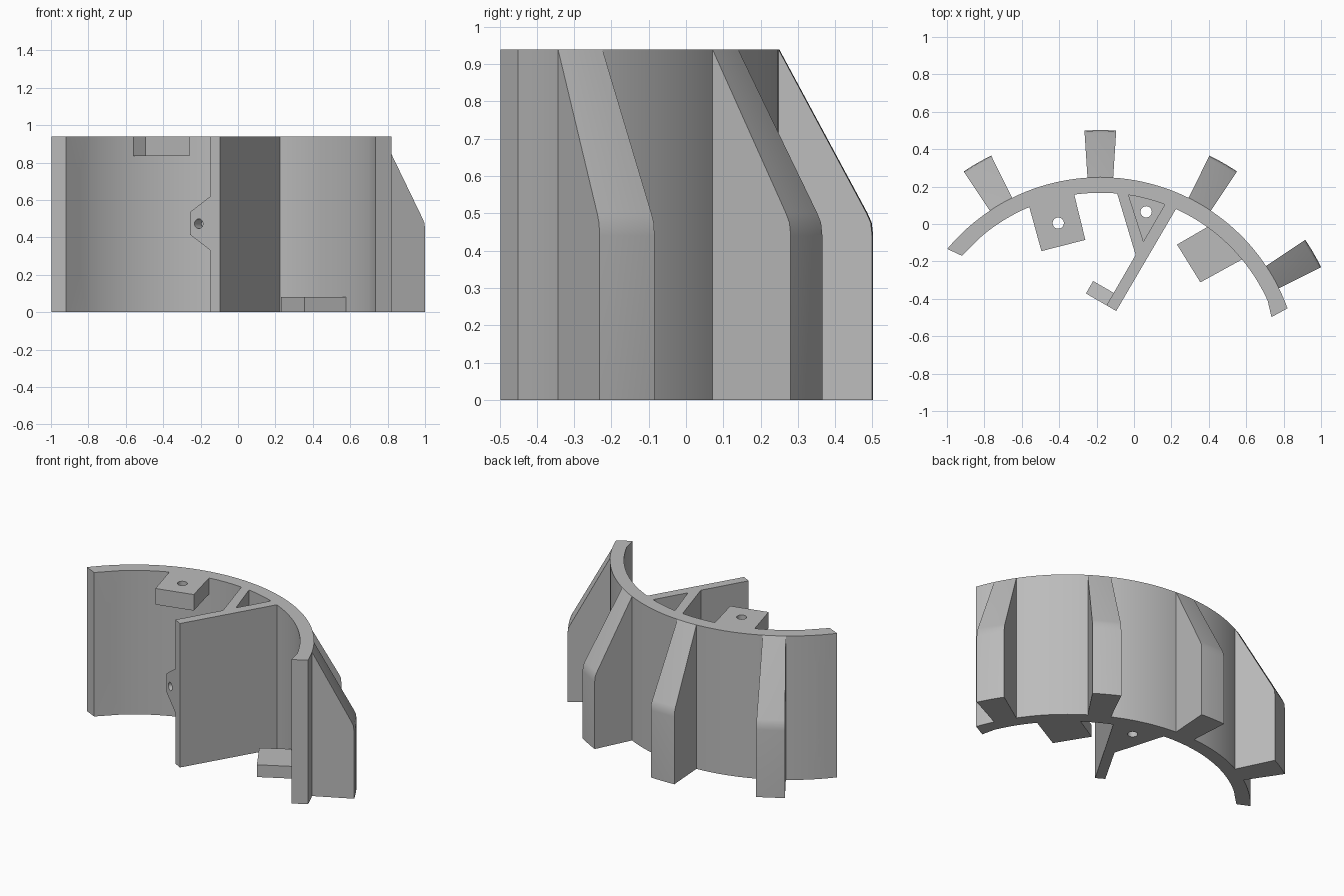
import bpy
import bmesh
from math import radians, cos, sin, pi
from mathutils import Vector, Matrix

cube = bpy.data.objects.get("Cube")
if cube:
    bpy.data.objects.remove(cube, do_unlink=True)

grey = bpy.data.materials.new("plain grey")
grey.use_nodes = True
grey.diffuse_color = (0.5, 0.5, 0.5, 1)
grey.node_tree.nodes["Principled BSDF"].inputs["Base Color"].default_value = (0.5, 0.5, 0.5, 1)

CENTRE = Vector((-0.18, -0.815))
R_OUT, R_IN, R_TIP = 1.065, 0.982, 1.317
HEIGHT = 0.94
TAB = 0.08


def polar(radius, degrees):
    a = radians(degrees)
    return CENTRE + Vector((cos(a), sin(a))) * radius


def finish(bm, name):
    bmesh.ops.recalc_face_normals(bm, faces=bm.faces)
    mesh = bpy.data.meshes.new(name)
    bm.to_mesh(mesh)
    bm.free()
    obj = bpy.data.objects.new(name, mesh)
    bpy.context.collection.objects.link(obj)
    mesh.materials.append(grey)
    return obj


def prism(name, outline, z0, z1, matrix=None):
    """Extrude a flat outline from z0 to z1, then place it."""
    bm = bmesh.new()
    face = bm.faces.new([bm.verts.new((p[0], p[1], z0)) for p in outline])
    up = bmesh.ops.extrude_face_region(bm, geom=[face])
    moved = [v for v in up["geom"] if isinstance(v, bmesh.types.BMVert)]
    bmesh.ops.translate(bm, verts=moved, vec=(0, 0, z1 - z0))
    if matrix:
        bm.transform(matrix)
    return finish(bm, name)


def drill(obj, point, direction, radius, length=0.4):
    """Cut a round hole through obj along direction."""
    bm = bmesh.new()
    bmesh.ops.create_cone(bm, cap_ends=True, segments=24, radius1=radius,
                          radius2=radius, depth=length)
    turn = Vector(direction).to_track_quat('Z', 'Y').to_matrix().to_4x4()
    bm.transform(Matrix.Translation(point) @ turn)
    cutter = finish(bm, "hole_cutter")
    cutter.hide_render = True
    mod = obj.modifiers.new("hole", 'BOOLEAN')
    mod.operation = 'DIFFERENCE'
    mod.solver = 'EXACT'
    mod.object = cutter
    bpy.context.view_layer.objects.active = obj
    bpy.ops.object.modifier_apply(modifier=mod.name)
    bpy.data.objects.remove(cutter, do_unlink=True)


def arc(radius, start, end, steps):
    return [polar(radius, start + (end - start) * i / steps) for i in range(steps + 1)]


parts = []

# Curved wall with slanted ends
outline = arc(R_OUT, 20, 140.2, 56)
outline += [(-0.92, -0.17)] + arc(R_IN, 130, 24.3, 48) + [(0.735, -0.498)]
wall = prism("curved_wall", outline, 0, HEIGHT)
for z in (0.24, 0.705):
    out = Vector((-0.71, 0.70, 0))
    drill(wall, Vector((-0.9, -0.085, z)), out, 0.027)
parts.append(wall)

# Four tapered ribs on the outside, swept about the wall's centre
profile = [(1.03, 0), (R_TIP, 0), (R_TIP, 0.44), (1.313, 0.475), (1.302, 0.5),
           (R_OUT, HEIGHT), (1.03, HEIGHT)]
for number, angle in enumerate((30, 60, 90, 120), 1):
    bm = bmesh.new()
    rings = []
    for i in range(7):
        a = angle - 3.7 + 7.4 * i / 6
        rings.append([bm.verts.new((*polar(r, a), z)) for r, z in profile])
    for a, b in zip(rings, rings[1:]):
        for j in range(len(profile)):
            k = (j + 1) % len(profile)
            bm.faces.new((a[j], a[k], b[k], b[j]))
    bm.faces.new(rings[0])
    bm.faces.new(rings[-1])
    parts.append(finish(bm, f"outer_rib_{number}"))

# Upper mounting tab
upper = prism("upper_tab", [(-0.565, 0.11), (-0.495, -0.145), (-0.26, -0.085), (-0.325, 0.18)],
              0.835, HEIGHT)
drill(upper, Vector((-0.405, 0.005, 0.89)), (0, 0, 1), 0.03)
parts.append(upper)

# Lower mounting tab
lower = prism("lower_tab", [(0.23, -0.11), (0.355, -0.312), (0.595, -0.18), (0.42, 0.0)], 0, TAB)
drill(lower, Vector((0.36, -0.167, 0.04)), (0, 0, 1), 0.03)
parts.append(lower)

# Inner plate, its brace and the floor between them
parts.append(prism("inner_plate", [(0.23, 0.09), (-0.095, -0.465), (-0.147, -0.435), (0.175, 0.122)],
                   0, HEIGHT))
parts.append(prism("plate_brace", [(-0.095, 0.18), (0.01, -0.17), (0.052, -0.098), (-0.035, 0.173)],
                   0, HEIGHT))
floor = prism("pocket_floor", [(-0.04, 0.17), (0.175, 0.118), (0.05, -0.105)], 0, TAB)
drill(floor, Vector((0.065, 0.065, 0.04)), (0, 0, 1), 0.03)
parts.append(floor)

# Screw lug on the free end of the plate: local x sideways, y up, z along the plate
along = Vector((0.5, 0.866, 0)).normalized()
side = Vector((-along.y, along.x, 0))
place = Matrix((side, Vector((0, 0, 1)), -along)).transposed().to_4x4()
place.translation = Vector((-0.147, -0.435, 0))
lug = prism("screw_lug", [(-0.03, 0.31), (0, 0.33), (0.127, 0.415), (0.127, 0.535), (0, 0.62), (-0.03, 0.64)],
            -0.077, 0, place)
drill(lug, Vector((-0.185, -0.355, 0.473)), along, 0.026, 0.3)
parts.append(lug)

# Smooth the curves and keep the corners crisp
bpy.ops.object.select_all(action='DESELECT')
for obj in parts:
    obj.select_set(True)
bpy.context.view_layer.objects.active = wall
bpy.ops.object.shade_smooth_by_angle(angle=radians(20))
